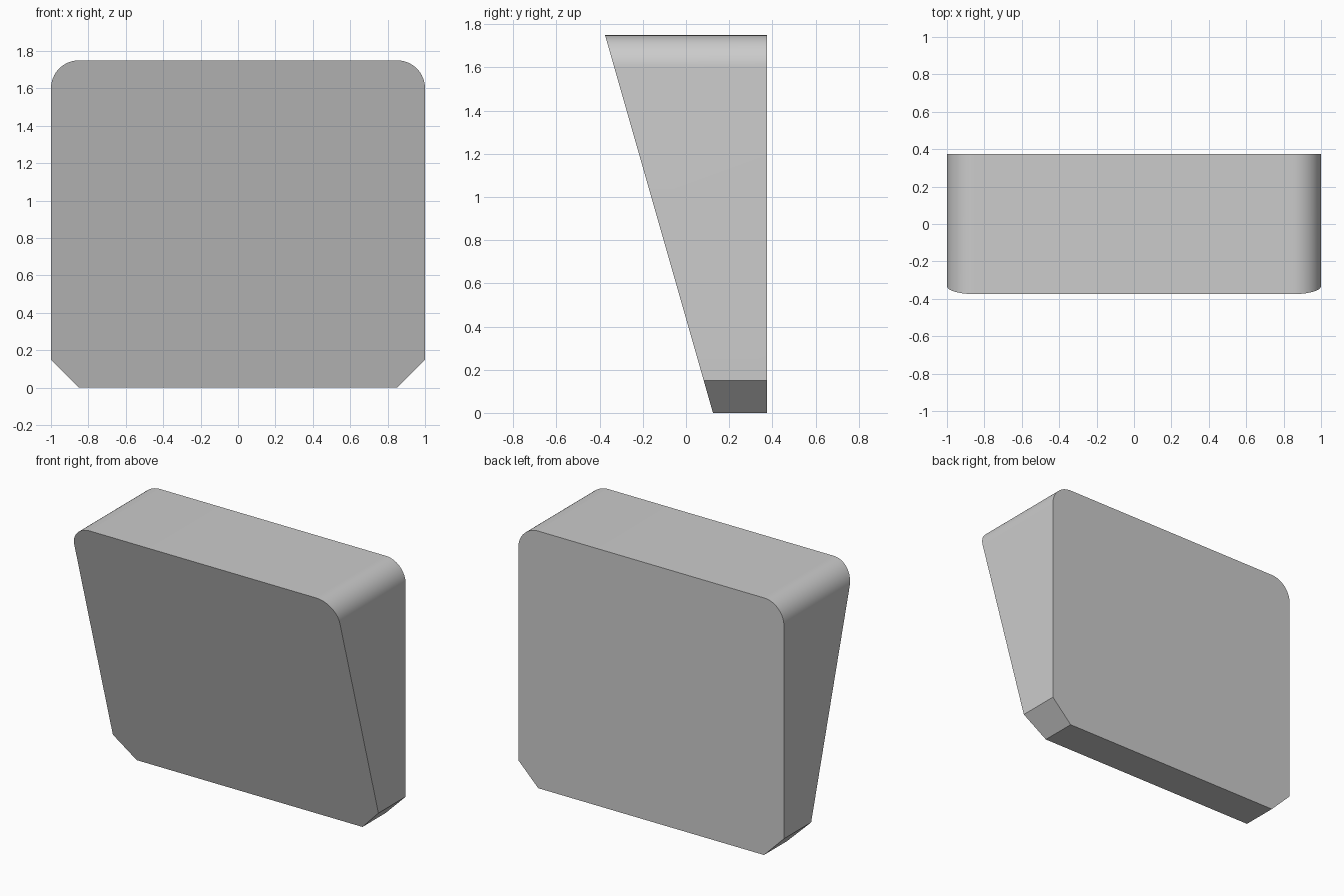
import bpy, bmesh
from math import sin, cos, pi

if "Cube" in bpy.data.objects:
    bpy.data.objects.remove(bpy.data.objects["Cube"])

HALF_W, HEIGHT, CORNER = 1.0, 1.75, 0.15
BACK_Y, FRONT_BOTTOM_Y, FRONT_TOP_Y = 0.375, 0.125, -0.375
STEPS = 16


def front_y(z):
    return FRONT_BOTTOM_Y + (FRONT_TOP_Y - FRONT_BOTTOM_Y) * z / HEIGHT


# Right half of the outline: chamfered below, rounded above; then mirrored
right = [(HALF_W - CORNER, 0), (HALF_W, CORNER)]
for i in range(STEPS + 1):
    a = i / STEPS * pi / 2
    right.append((HALF_W - CORNER + CORNER * cos(a),
                  HEIGHT - CORNER + CORNER * sin(a)))
outline = right + [(-x, z) for x, z in reversed(right)]

# Wedge body: sloping front, upright back
bm = bmesh.new()
front = [bm.verts.new((x, front_y(z), z)) for x, z in outline]
back = [bm.verts.new((x, BACK_Y, z)) for x, z in outline]
bm.faces.new(front)
bm.faces.new(back[::-1])
n = len(outline)
for i in range(n):
    j = (i + 1) % n
    bm.faces.new((front[j], front[i], back[i], back[j]))
bmesh.ops.recalc_face_normals(bm, faces=bm.faces)

mesh = bpy.data.meshes.new("wedge_body")
bm.to_mesh(mesh)
bm.free()
body = bpy.data.objects.new("wedge_body", mesh)
bpy.context.collection.objects.link(body)

# Smooth corners, crisp outline edges
bpy.context.view_layer.objects.active = body
body.select_set(True)
bpy.ops.object.shade_smooth_by_angle(angle=pi / 6)
